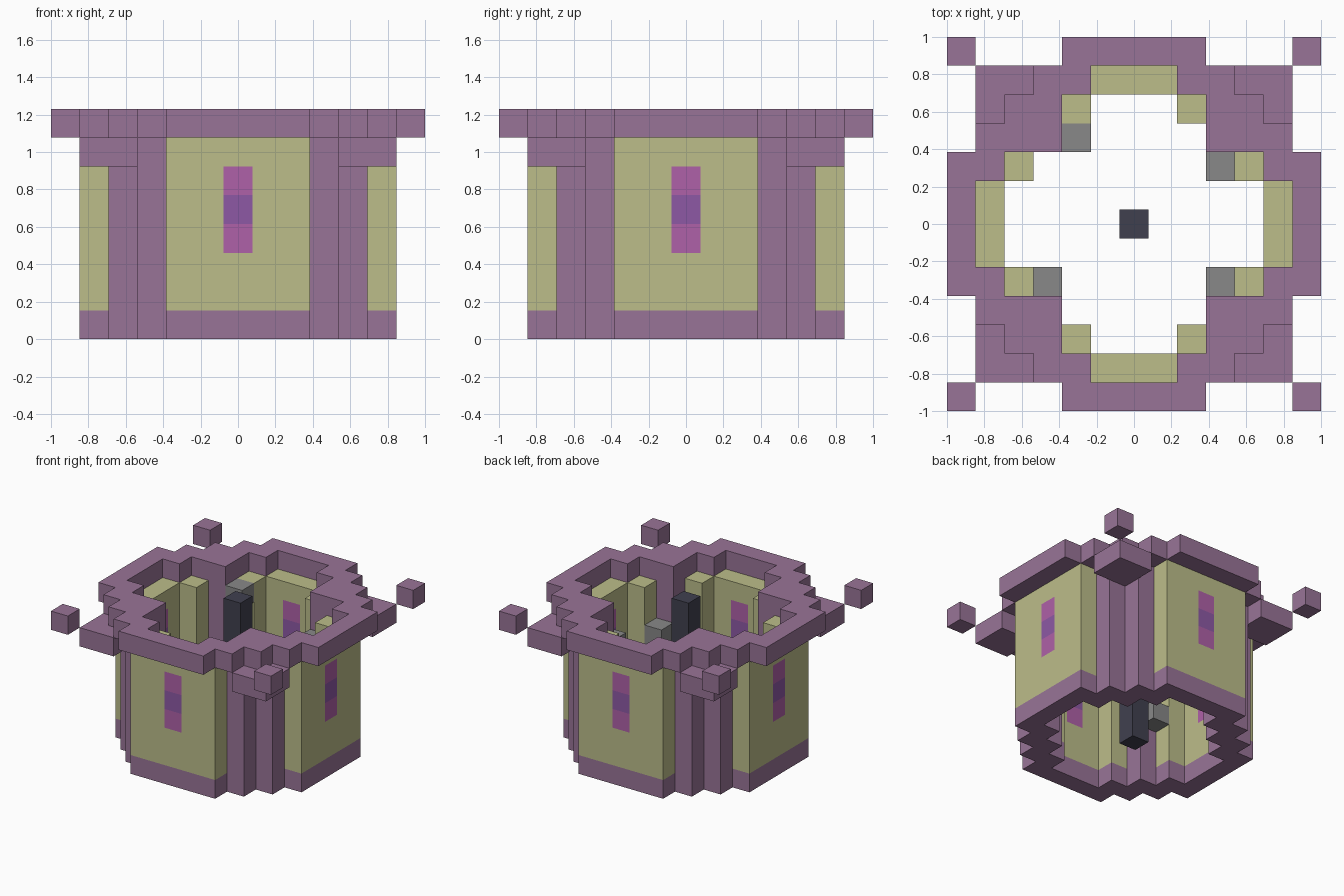
import bpy
import bmesh
from mathutils import Vector

cube = bpy.data.objects.get("Cube")
if cube:
    bpy.data.objects.remove(cube, do_unlink=True)

U = 2 / 13  # edge of one block


def material(name, rgb):
    lin = [(c / 255 / 12.92) if c < 11 else ((c / 255 + 0.055) / 1.055) ** 2.4 for c in rgb]
    m = bpy.data.materials.new(name)
    m.use_nodes = True
    m.diffuse_color = (*lin, 1)
    m.node_tree.nodes["Principled BSDF"].inputs["Base Color"].default_value = (*lin, 1)
    return m


purple = material("dusty purple", (153, 116, 151))
sand = material("pale sand", (188, 189, 138))
magenta = material("magenta glass", (175, 97, 168))
violet = material("violet glass", (141, 89, 165))
grey = material("stone grey", (136, 136, 136))
dark = material("dark slate", (64, 64, 79))

parts = {}  # part name -> (material, set of block cells)


def add(name, mat, plan, layers):
    cells = parts.setdefault(name, (mat, set()))[1]
    cells.update((x, y, z) for x, y in plan for z in layers)


def four(plan):
    """Mirror plan cells in x and y, and across the diagonal."""
    return {(sx * a, sy * b) for x, y in plan for a, b in ((x, y), (y, x))
            for sx in (1, -1) for sy in (1, -1)}


# Ring plan: flat sides with stepped corners
sides = four([(x, 5) for x in range(3)] + [(2, 4)])
corners = four([(3, 4), (3, 3)])
window = four([(0, 5)])

add("base_ring", purple, sides | corners, [0])
add("corner_columns", purple, corners, range(1, 7))
add("wall_panels", sand, sides - window, range(1, 7))
add("wall_panels", sand, window, [1, 2, 6])
add("window_ends", magenta, window, [3, 5])
add("window_centres", violet, window, [4])

# Overhanging rim, corner brackets and detached corner blocks
rim = four([(x, 6) for x in range(3)] + [(2, 5), (3, 5), (3, 4), (4, 4), (3, 3)])
add("rim", purple, rim, [7])
add("corner_brackets", purple, four([(4, 4), (4, 5), (5, 5)]), [6])
add("corner_blocks", purple, four([(6, 6)]), [7])

# Central pillar and the rising steps around it
add("central_pillar", dark, [(0, 0)], range(8))
for i, spot in enumerate([(-3, -2), (3, -2), (3, 2), (-2, 3)]):
    add("steps", grey, [spot], [3 + i])

occupied = set().union(*(cells for _, cells in parts.values()))


def build(name, mat, cells):
    """Mesh only the block faces that touch open air."""
    bm = bmesh.new()
    for cell in sorted(cells):
        centre = Vector(cell) + Vector((0, 0, 0.5))
        for axis in range(3):
            for sign in (1, -1):
                n = Vector((0, 0, 0))
                n[axis] = sign
                if tuple(int(c + d) for c, d in zip(cell, n)) in occupied:
                    continue
                u = Vector((0, 0, 0))
                u[(axis + 1) % 3] = 0.5
                v = n.cross(u)
                mid = centre + n / 2
                bm.faces.new([bm.verts.new((mid + a * u + b * v) * U)
                              for a, b in ((-1, -1), (1, -1), (1, 1), (-1, 1))])
    bmesh.ops.remove_doubles(bm, verts=bm.verts, dist=0.001)
    bmesh.ops.dissolve_limit(bm, angle_limit=0.01, verts=bm.verts, edges=bm.edges)
    mesh = bpy.data.meshes.new(name)
    bm.to_mesh(mesh)
    bm.free()
    mesh.materials.append(mat)
    bpy.context.collection.objects.link(bpy.data.objects.new(name, mesh))


for part, (mat, cells) in parts.items():
    build(part, mat, cells)
